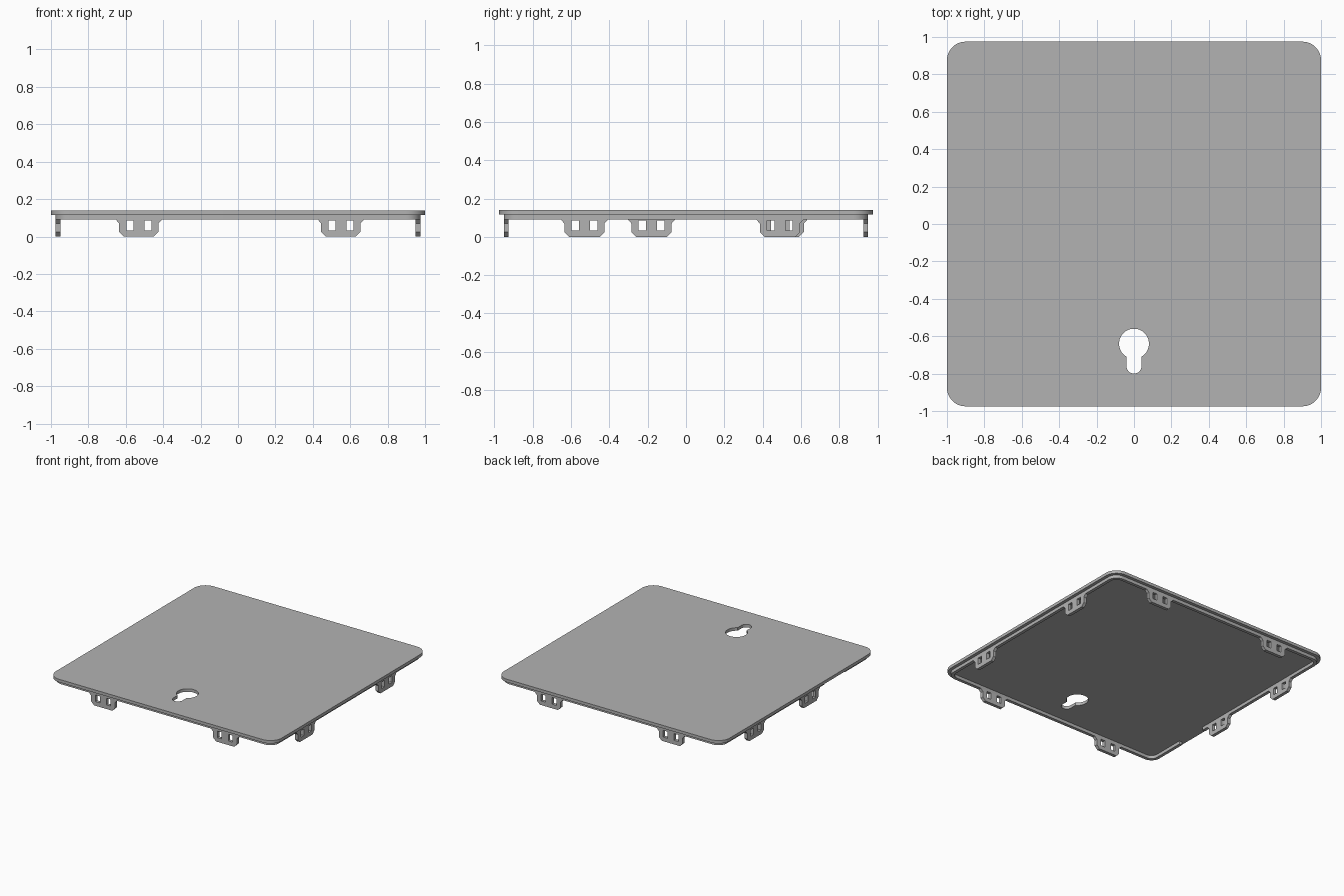
import bpy
from math import sin, cos, pi, radians
from mathutils import Matrix

cube = bpy.data.objects.get("Cube")
if cube:
    bpy.data.objects.remove(cube, do_unlink=True)

grey = bpy.data.materials.new("plain grey")
grey.use_nodes = True
GREY = (0.45, 0.45, 0.45, 1)
grey.diffuse_color = GREY
grey.node_tree.nodes["Principled BSDF"].inputs["Base Color"].default_value = GREY


def arc(cx, cy, r, start, end, steps):
    angles = [radians(start + (end - start) * i / steps) for i in range(steps + 1)]
    return [(cx + r * cos(a), cy + r * sin(a)) for a in angles]


def rounded_rect(hx, hy, r):
    # Runs counter-clockwise from the lower end of the -x side
    pts = []
    for sx, sy, start in ((-1, -1, 180), (1, -1, 270), (1, 1, 0), (-1, 1, 90)):
        pts += arc(sx * (hx - r), sy * (hy - r), r, start, start + 90, 10)
    return pts


def slab(name, loops, low, high, matrix=Matrix()):
    # Filled outline with holes, extruded between two heights
    curve = bpy.data.curves.new(name, "CURVE")
    curve.dimensions = "2D"
    curve.fill_mode = "BOTH"
    curve.extrude = (high - low) / 2
    for loop in loops:
        spline = curve.splines.new("POLY")
        spline.points.add(len(loop) - 1)
        for point, (x, y) in zip(spline.points, loop):
            point.co = (x, y, 0, 1)
        spline.use_cyclic_u = True
    obj = bpy.data.objects.new(name, curve)
    bpy.context.collection.objects.link(obj)
    bpy.ops.object.select_all(action="DESELECT")
    obj.select_set(True)
    bpy.context.view_layer.objects.active = obj
    bpy.ops.object.convert(target="MESH")
    obj = bpy.context.object
    obj.data.transform(matrix @ Matrix.Translation((0, 0, (low + high) / 2)))
    obj.data.materials.clear()
    obj.data.materials.append(grey)
    bpy.ops.object.shade_smooth_by_angle(angle=radians(30))
    return obj


# Cover plate with a keyhole opening
keyhole = arc(0, -0.64, 0.08, -60, 240, 36) + arc(0, -0.76, 0.04, 180, 360, 14)
slab("cover_plate", [rounded_rect(1, 0.975, 0.1), keyhole], 0.116, 0.14)

# Locating rim under the plate, open for a stretch of the -x side
GAP_LOW, GAP_HIGH = -0.62, -0.36


def rim_path(hx, hy, r):
    return [(-hx, GAP_LOW)] + rounded_rect(hx, hy, r) + [(-hx, GAP_HIGH)]


outer = rim_path(0.975, 0.95, 0.075)
inner = rim_path(0.95, 0.925, 0.05)
slab("locating_rim", [outer + inner[::-1]], 0.091, 0.117)

# Clip tabs: flared top, chamfered foot and two rectangular windows
half = [(0.08, 0), (0.105, 0.025), (0.105, 0.07), (0.128, 0.095)]
outline = half + [(-u, z) for u, z in reversed(half)]
windows = [[(u - 0.019, 0.033), (u + 0.019, 0.033), (u + 0.019, 0.086), (u - 0.019, 0.086)]
           for u in (-0.048, 0.048)]

# Side name, turn about z, outer face distance, positions along the side
sides = (("front", 0, 0.95, (-0.53, 0.55)),
         ("left", 90, 0.975, (-0.53, 0.49)),
         ("back", 180, 0.95, (-0.55, 0.53)),
         ("right", 270, 0.975, (-0.51, 0.18)))
for side, turn, reach, places in sides:
    for i, u in enumerate(places):
        place = (Matrix.Rotation(radians(turn), 4, "Z")
                 @ Matrix.Translation((u, 0, 0))
                 @ Matrix.Rotation(pi / 2, 4, "X"))
        slab(f"{side}_clip_tab_{i + 1}", [outline] + windows, reach - 0.025, reach, place)
